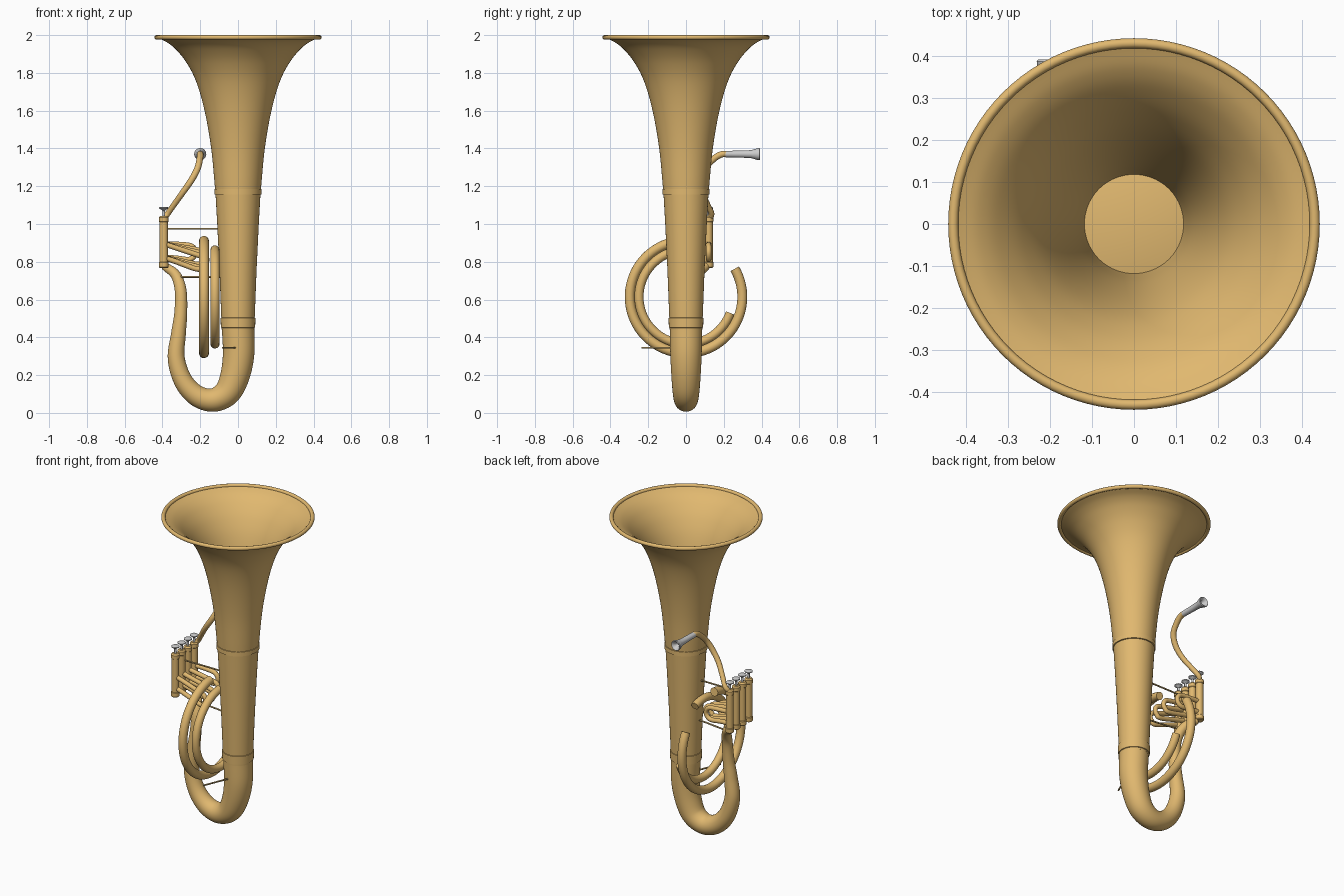
import bpy, bmesh, math
from mathutils import Vector

if "Cube" in bpy.data.objects:
    bpy.data.objects.remove(bpy.data.objects["Cube"])


def material(name, col):
    m = bpy.data.materials.new(name)
    m.diffuse_color = (*col, 1)
    m.use_nodes = True
    m.node_tree.nodes["Principled BSDF"].inputs["Base Color"].default_value = m.diffuse_color
    return m


BRASS = material("brass", (0.75, 0.48, 0.16))
SILVER = material("silver", (0.55, 0.55, 0.57))
DARK = material("dark_brass", (0.42, 0.30, 0.12))


def spline(pts, n):
    """Catmull-Rom through 4D points (x, y, z, radius)."""
    p = [Vector(q) for q in pts]
    p = [2 * p[0] - p[1]] + p + [2 * p[-1] - p[-2]]
    out = []
    for i in range(1, len(p) - 2):
        a, b, c, d = p[i - 1:i + 3]
        for k in range(n):
            t = k / n
            out.append(0.5 * (2 * b + (c - a) * t + (2 * a - 5 * b + 4 * c - d) * t * t
                              + (3 * b - a - 3 * c + d) * t ** 3))
    return out + [p[-2]]


def skin(name, pts, mat, sides=24, axis=None, caps=True):
    """Skin circular rings along points; a fixed axis gives a lathed part."""
    pts = [Vector(p) for p in pts]
    pos = [p.to_3d() for p in pts]
    bm = bmesh.new()
    rings, prev, nrm = [], None, None
    for i, p in enumerate(pos):
        t = Vector(axis) if axis else (pos[min(i + 1, len(pos) - 1)] - pos[max(i - 1, 0)])
        t.normalize()
        if prev is None:
            nrm = t.orthogonal().normalized()
        else:
            nrm = prev.rotation_difference(t) @ nrm
        prev = t
        bi = t.cross(nrm)
        rings.append([bm.verts.new(p + pts[i].w * (math.cos(a) * nrm + math.sin(a) * bi))
                      for a in (2 * math.pi * k / sides for k in range(sides))])
    for r, s in zip(rings, rings[1:]):
        for k in range(sides):
            j = (k + 1) % sides
            bm.faces.new((r[k], r[j], s[j], s[k]))
    if caps:
        bm.faces.new(rings[0][::-1])
        bm.faces.new(rings[-1])
    me = bpy.data.meshes.new(name)
    bm.to_mesh(me)
    bm.free()
    me.materials.append(mat)
    ob = bpy.data.objects.new(name, me)
    bpy.context.collection.objects.link(ob)
    bpy.ops.object.select_all(action='DESELECT')
    ob.select_set(True)
    bpy.context.view_layer.objects.active = ob
    bpy.ops.object.shade_smooth_by_angle(angle=math.radians(40))
    return ob


def tube(name, pts, mat=BRASS, n=8, sides=24):
    return skin(name, spline(pts, n), mat, sides)


def lathe(name, base, prof, mat=BRASS, axis=(0, 0, 1), sides=24, caps=True):
    b, a = Vector(base), Vector(axis)
    return skin(name, [(*(b + a * h), r) for r, h in prof], mat, sides, axis, caps)


# Bell flare: thin shell, open at the top
flare = [(0, 0, 1.17, .12), (0, 0, 1.4, .142), (0, 0, 1.6, .177), (0, 0, 1.75, .22),
         (0, 0, 1.85, .27), (0, 0, 1.92, .325), (0, 0, 1.96, .373), (0, 0, 1.985, .425)]
outer = spline(flare, 6)
inner = [Vector((0, 0, p.z + .003, p.w - .003)) for p in reversed(outer)]
skin("bell", outer + inner, BRASS, 96, (0, 0, 1), caps=False)

# Rolled bell rim
bpy.ops.mesh.primitive_torus_add(major_radius=.431, minor_radius=.012, major_segments=96,
                                 minor_segments=12, location=(0, 0, 1.988))
rim = bpy.context.object
rim.name = "bell_rim"
rim.data.materials.append(BRASS)
bpy.ops.object.shade_smooth_by_angle(angle=math.radians(40))

# Bell stack below the flare and its two ferrules
lathe("bell_stack", (0, 0, 0), [(.086, .44), (.098, .75), (.11, 1.0), (.12, 1.175)], sides=64)
lathe("lower_ferrule", (0, 0, 0), [(.087, .45), (.091, .452), (.092, .503), (.088, .505)], sides=64)
lathe("upper_ferrule", (0, 0, 0), [(.117, 1.155), (.125, 1.157), (.125, 1.184), (.119, 1.186)],
      sides=64)

# Bottom bow tapering up to the rear valve
tube("bottom_bow", [(0, 0, .46, .086), (.003, 0, .31, .083), (-.018, 0, .19, .077),
                    (-.06, 0, .105, .07), (-.135, 0, .068, .062), (-.22, 0, .092, .056),
                    (-.29, 0, .17, .05), (-.327, 0, .29, .045), (-.315, 0, .42, .039),
                    (-.303, .005, .53, .034), (-.304, .02, .65, .031), (-.33, .06, .73, .027),
                    (-.385, .105, .775, .022)], sides=40)


# Two large C-shaped tubing loops
def loop(name, x, radius, r, start, end):
    pts = []
    for k in range(65):
        a = math.radians(start + (end - start) * k / 64)
        pts.append((x, radius * math.cos(a), .614 + radius * math.sin(a), r))
    skin(name, pts, BRASS)


loop("outer_loop", -.18, .298, .026, 30, -265)
loop("inner_loop", -.122, .249, .024, -20, -290)

# Four piston valves, each with a U-shaped slide
VX = -.393
reach = [-.225, -.175, -.165, -.18]
drop = [.0, .025, .04, .05]
for i in range(4):
    y = .12 - .063 * i
    tag = f"_{i + 1}"
    lathe("valve_casing" + tag, (VX, y, 0),
          [(.021, .768), (.025, .772), (.025, .797), (.022, .8), (.022, 1.01),
           (.025, 1.013), (.025, 1.035), (.018, 1.043)])
    lathe("valve_button" + tag, (VX, y, 0),
          [(.007, 1.04), (.007, 1.07), (.012, 1.075), (.024, 1.082), (.024, 1.087), (.018, 1.091)],
          SILVER)
    e, d, s = reach[i], drop[i], .014
    tube("valve_slide" + tag,
         [(VX, y, .895, s), (VX + .06, y, .893 - d * .35, s), (e - .04, y, .888 - d, s),
          (e - .012, y, .876 - d, s), (e, y, .85 - d, s), (e - .012, y, .824 - d, s),
          (e - .04, y, .812 - d, s), (VX + .06, y, .82 - d * .35, s), (VX, y, .822, s)],
         n=6, sides=16)

# Leadpipe and mouthpiece
tube("leadpipe", [(-.392, .125, 1.03, .015), (-.372, .135, 1.055, .015), (-.34, .115, 1.1, .015),
                  (-.29, .085, 1.17, .016), (-.245, .08, 1.235, .017), (-.214, .1, 1.295, .017),
                  (-.202, .15, 1.347, .017), (-.2, .19, 1.369, .017), (-.2, .23, 1.37, .016)])
lathe("mouthpiece", (-.2, 0, 1.37),
      [(.017, .21), (.019, .30), (.021, .345), (.027, .365), (.031, .378), (.032, .388),
       (.029, .392), (.024, .39), (.014, .372), (.006, .36)], SILVER, axis=(0, 1, 0), sides=32)

# Thin braces
for name, a, b in [("upper_brace", (-.39, 0, .975), (-.09, 0, .975)),
                   ("middle_brace", (-.31, .03, .72), (-.09, 0, .72)),
                   ("lower_brace", (-.08, -.235, .345), (-.012, -.07, .345))]:
    skin(name, [(*a, .005), (*b, .005)], DARK, 12)
